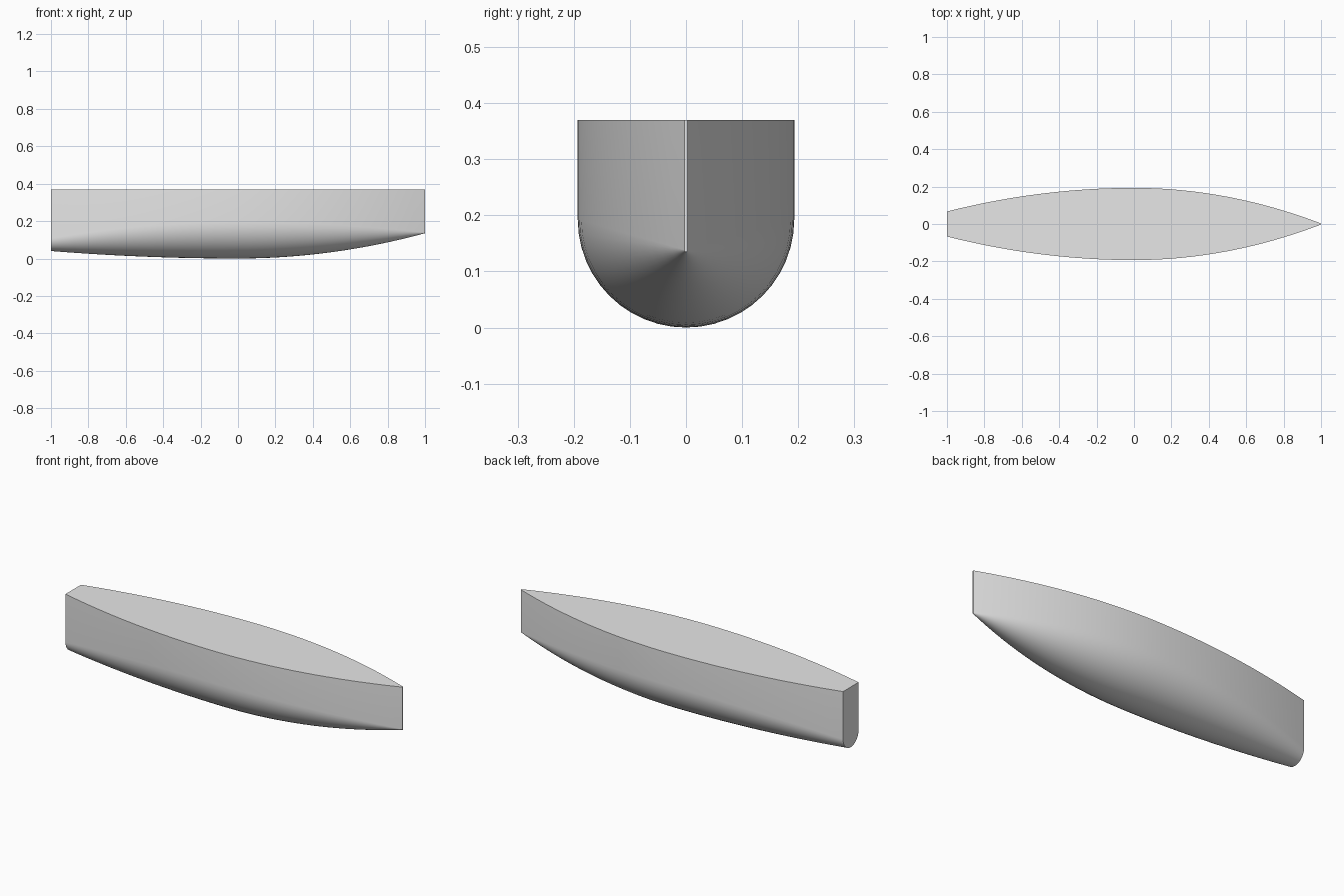
import bpy, bmesh, math

cube = bpy.data.objects.get("Cube")
if cube:
    bpy.data.objects.remove(cube, do_unlink=True)

DECK_Z = 0.37
BEAM = 0.193          # half width amidships
STATIONS = 32
ARC = 24

# Plain grey paint
grey = bpy.data.materials.new("hull_grey")
grey.use_nodes = True
colour = (0.8, 0.8, 0.8, 1)
grey.diffuse_color = colour
grey.node_tree.nodes["Principled BSDF"].inputs["Base Color"].default_value = colour


def section(x):
    """U-shaped cross-section: upright sides on a half-round bottom."""
    end_width, end_keel = (0.003, 0.135) if x > 0 else (0.067, 0.04)
    r = BEAM + (end_width - BEAM) * x * x
    keel = end_keel * x * x
    pts = [(x, -r, DECK_Z)]
    for i in range(ARC + 1):
        a = math.pi * i / ARC
        pts.append((x, -r * math.cos(a), keel + r - r * math.sin(a)))
    pts.append((x, r, DECK_Z))
    return pts


# Hull lofted from stern to bow, closed by deck, stern and stem faces
bm = bmesh.new()
rings = [[bm.verts.new(p) for p in section(-1 + 2 * s / STATIONS)]
         for s in range(STATIONS + 1)]
for a, b in zip(rings, rings[1:]):
    for i in range(len(a)):
        j = (i + 1) % len(a)
        bm.faces.new((a[i], a[j], b[j], b[i]))
bm.faces.new(rings[0])
bm.faces.new(rings[-1])
bmesh.ops.recalc_face_normals(bm, faces=bm.faces)

mesh = bpy.data.meshes.new("hull")
bm.to_mesh(mesh)
bm.free()
mesh.materials.append(grey)
hull = bpy.data.objects.new("hull", mesh)
bpy.context.collection.objects.link(hull)

# Smooth sides with crisp deck and stern edges
bpy.ops.object.select_all(action='DESELECT')
hull.select_set(True)
bpy.context.view_layer.objects.active = hull
bpy.ops.object.shade_smooth_by_angle(angle=math.radians(30))
